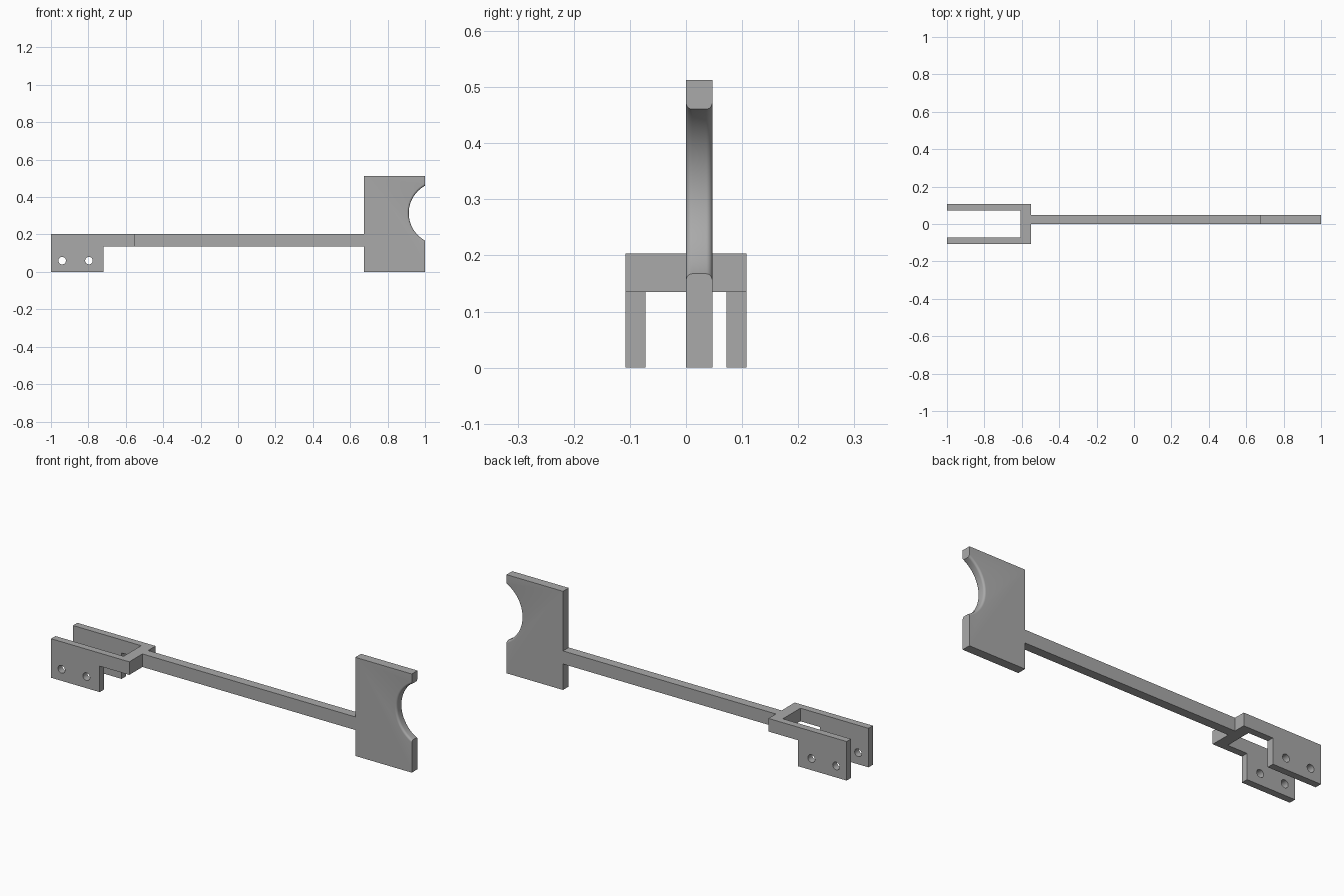
import bpy, bmesh, math
from mathutils import Matrix, Vector

if "Cube" in bpy.data.objects:
    bpy.data.objects.remove(bpy.data.objects["Cube"], do_unlink=True)

grey = bpy.data.materials.new("plain grey")
grey.use_nodes = True
GREY = (0.4, 0.4, 0.4, 1)
grey.diffuse_color = GREY
grey.node_tree.nodes["Principled BSDF"].inputs["Base Color"].default_value = GREY


def finish(name, bm):
    bmesh.ops.recalc_face_normals(bm, faces=bm.faces)
    mesh = bpy.data.meshes.new(name)
    bm.to_mesh(mesh)
    bm.free()
    mesh.materials.append(grey)
    obj = bpy.data.objects.new(name, mesh)
    bpy.context.collection.objects.link(obj)
    return obj


def loft(name, layers):
    """Skin a stack of matching closed outlines and cap both ends."""
    bm = bmesh.new()
    rings = [[bm.verts.new(p) for p in layer] for layer in layers]
    for a, b in zip(rings, rings[1:]):
        for i in range(len(a)):
            j = (i + 1) % len(a)
            bm.faces.new((a[i], a[j], b[j], b[i]))
    bm.faces.new(rings[0])
    bm.faces.new(rings[-1])
    return finish(name, bm)


def box(name, x0, x1, y0, y1, z0, z1):
    return loft(name, [[(x0, y0, z), (x1, y0, z), (x1, y1, z), (x0, y1, z)]
                       for z in (z0, z1)])


def select_only(obj):
    bpy.ops.object.select_all(action='DESELECT')
    obj.select_set(True)
    bpy.context.view_layer.objects.active = obj


def cut(obj, cutter):
    mod = obj.modifiers.new("cut", 'BOOLEAN')
    mod.operation = 'DIFFERENCE'
    mod.solver = 'EXACT'
    mod.object = cutter
    select_only(obj)
    bpy.ops.object.modifier_apply(modifier=mod.name)
    bpy.data.objects.remove(cutter, do_unlink=True)


def smooth(obj):
    select_only(obj)
    bpy.ops.object.shade_smooth_by_angle(angle=math.radians(35))


BAR_LOW, BAR_TOP = 0.135, 0.203
THICK = 0.047

# Fork: U-shaped outline, lower part kept only under the open end
W, INNER = 0.108, 0.072
u_shape = [(-1, -W), (-0.55, -W), (-0.55, W), (-1, W),
           (-1, INNER), (-0.608, INNER), (-0.608, -INNER), (-1, -INNER)]
fork = loft("fork", [[(x, y, z) for x, y in u_shape] for z in (0, BAR_TOP)])
cut(fork, box("step_cutter", -0.72, -0.4, -0.3, 0.3, -0.1, BAR_LOW))

# Pin holes through both cheeks
for x in (-0.94, -0.797):
    bm = bmesh.new()
    bmesh.ops.create_cone(bm, cap_ends=True, segments=32, radius1=0.02,
                          radius2=0.02, depth=0.5,
                          matrix=Matrix.Translation(Vector((x, 0, 0.06)))
                          @ Matrix.Rotation(math.pi / 2, 4, 'X'))
    cut(fork, finish("hole_cutter", bm))
smooth(fork)

# Long connecting arm
box("arm", -0.55, 0.675, 0, THICK, BAR_LOW, BAR_TOP)

# End plate with a round notch whose rim is filleted on both sides
CX, CZ, R, FILLET, STEPS = 1.08, 0.314, 0.167, 0.011, 48


def plate_outline(y, r):
    half = math.acos((CX - 1) / r)
    arc = [math.pi - half + 2 * half * i / STEPS for i in range(STEPS + 1)]
    notch = [(CX + r * math.cos(a), y, CZ + r * math.sin(a)) for a in arc]
    return [(1, y, 0.513)] + notch + [(1, y, 0), (0.675, y, 0), (0.675, y, 0.513)]


rim = []
for i in range(7):
    a = math.pi / 2 * i / 6
    rim.append((FILLET * (1 - math.cos(a)), R + FILLET * (1 - math.sin(a))))
rim += [(THICK - y, r) for y, r in reversed(rim)]
plate = loft("end_plate", [plate_outline(y, r) for y, r in rim])

# Merge the flat strips left between the layers
bm = bmesh.new()
bm.from_mesh(plate.data)
bmesh.ops.dissolve_limit(bm, angle_limit=0.002, verts=bm.verts, edges=bm.edges)
bm.to_mesh(plate.data)
bm.free()
smooth(plate)
